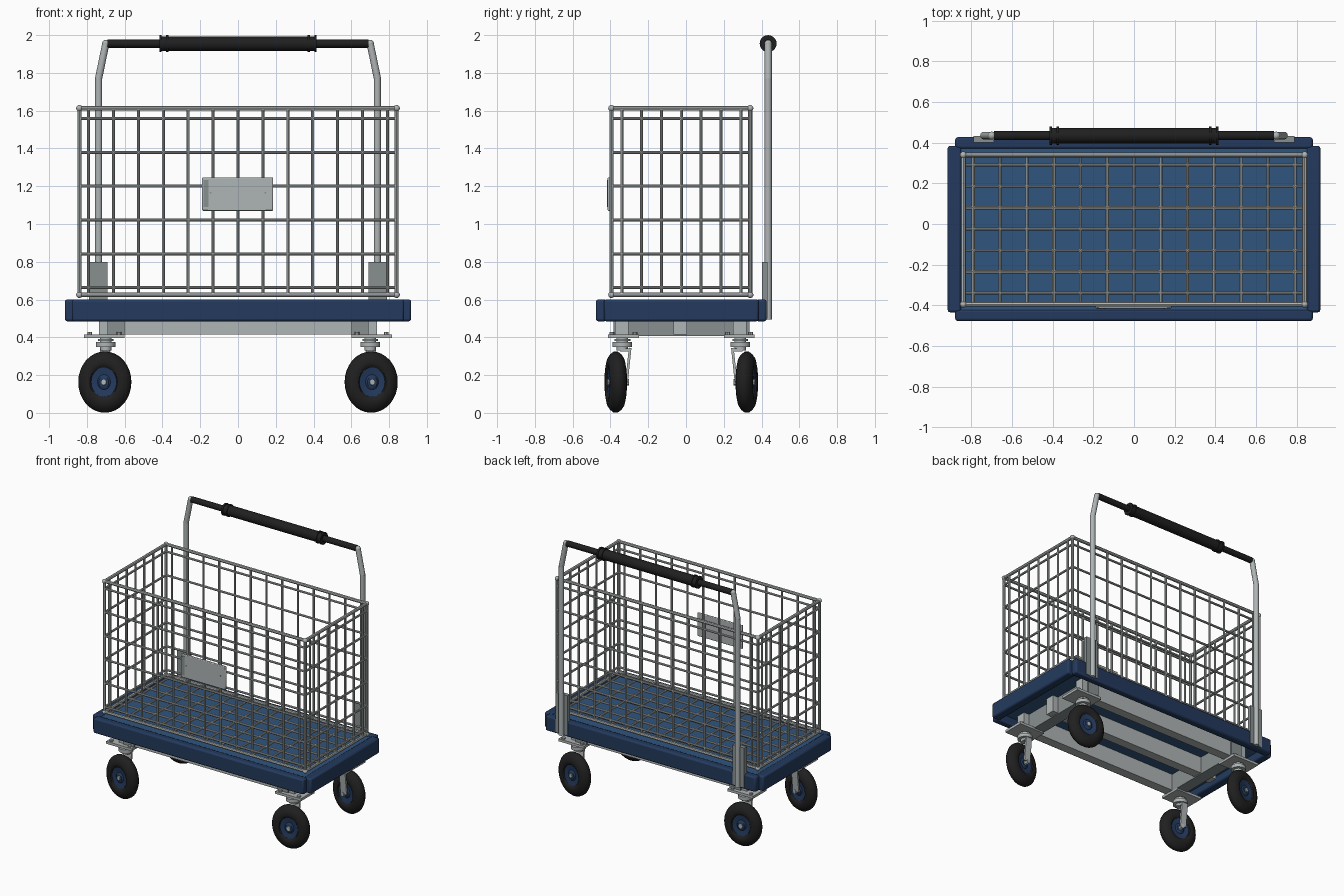
import bpy, bmesh, math
from mathutils import Vector, Matrix

if "Cube" in bpy.data.objects:
    bpy.data.objects.remove(bpy.data.objects["Cube"])

CY = -0.025  # middle of the deck in depth


def material(name, rgb):
    m = bpy.data.materials.new(name)
    m.use_nodes = True
    m.diffuse_color = (*rgb, 1)
    m.node_tree.nodes["Principled BSDF"].inputs["Base Color"].default_value = (*rgb, 1)
    return m


STEEL = material("light steel", (0.43, 0.46, 0.46))
GREY = material("dark steel", (0.25, 0.28, 0.28))
BLUE = material("deck blue", (0.03, 0.09, 0.21))
NAVY = material("bumper navy", (0.017, 0.042, 0.11))
BLACK = material("black rubber", (0.014, 0.014, 0.014))


def finish(name, bm, mat, smooth=True, bevel=0):
    bmesh.ops.recalc_face_normals(bm, faces=bm.faces)
    me = bpy.data.meshes.new(name)
    bm.to_mesh(me)
    bm.free()
    me.materials.append(mat)
    ob = bpy.data.objects.new(name, me)
    bpy.context.collection.objects.link(ob)
    if bevel:
        b = ob.modifiers.new("rounded edges", "BEVEL")
        b.width, b.segments = bevel, 2
    if smooth:
        bpy.ops.object.select_all(action="DESELECT")
        ob.select_set(True)
        bpy.context.view_layer.objects.active = ob
        bpy.ops.object.shade_smooth_by_angle(angle=math.radians(40))
    return ob


def box(bm, x, y, z):
    size = Matrix.Diagonal((x[1] - x[0], y[1] - y[0], z[1] - z[0], 1))
    mid = Matrix.Translation((sum(x) / 2, sum(y) / 2, sum(z) / 2))
    bmesh.ops.create_cube(bm, size=1, matrix=mid @ size)


def rod(bm, a, b, r, sides=8):
    a, b = Vector(a), Vector(b)
    turn = (b - a).to_track_quat("Z", "Y").to_matrix().to_4x4()
    bmesh.ops.create_cone(bm, cap_ends=True, segments=sides, radius1=r, radius2=r,
                          depth=(b - a).length, matrix=Matrix.Translation((a + b) / 2) @ turn)


def ball(bm, p, r):
    bmesh.ops.create_uvsphere(bm, u_segments=12, v_segments=8, radius=r,
                              matrix=Matrix.Translation(p))


def lathe(bm, profile, steps=32):
    """Spin (radius, depth) points about the y axis."""
    vs = [bm.verts.new((r, y, 0)) for r, y in profile]
    edges = [bm.edges.new(p) for p in zip(vs, vs[1:])]
    bmesh.ops.spin(bm, geom=vs + edges, cent=(0, 0, 0), axis=(0, 1, 0),
                   angle=math.tau, steps=steps)
    bmesh.ops.remove_doubles(bm, verts=bm.verts, dist=0.0001)


# Deck slab
bm = bmesh.new()
box(bm, (-0.87, 0.87), (-0.43, 0.39), (0.54, 0.594))
finish("deck", bm, BLUE, False)

# Bumper rails around the deck
bm = bmesh.new()
for s in (-1, 1):
    box(bm, (-0.88, 0.88), sorted((CY + s * 0.395, CY + s * 0.452)), (0.485, 0.6))
    box(bm, sorted((s * 0.85, s * 0.917)), (CY - 0.41, CY + 0.41), (0.485, 0.6))
finish("bumpers", bm, NAVY, bevel=0.012)

# Underframe
bm = bmesh.new()
for y in (-0.34, -0.03, 0.285):
    box(bm, (-0.735, 0.735), (y - 0.035, y + 0.035), (0.415, 0.545))
finish("long_beams", bm, STEEL, False)
bm = bmesh.new()
for s in (-1, 1):
    box(bm, sorted((s * 0.6, s * 0.69)), (CY - 0.36, CY + 0.36), (0.408, 0.545))
finish("cross_beams", bm, GREY, False)

# Basket: rims, rings, uprights and floor grid
X, Y0, Y1 = 0.84, CY - 0.37, CY + 0.365
CORNERS = [(-X, Y0), (X, Y0), (X, Y1), (-X, Y1)]


def ring(bm, z, r):
    for a, b in zip(CORNERS, CORNERS[1:] + CORNERS[:1]):
        rod(bm, (*a, z), (*b, z), r)


bm = bmesh.new()
for z in (0.625, 1.613):
    ring(bm, z, 0.012)
    for c in CORNERS:
        ball(bm, (*c, z), 0.017)
for c in CORNERS:
    rod(bm, (*c, 0.625), (*c, 1.613), 0.011)
finish("basket_frame", bm, STEEL)

LOW, HIGH, R = 0.63, 1.61, 0.008
bm = bmesh.new()
for i in range(6):
    ring(bm, 0.663 + i * 0.179, R)
for i in range(-6, 7):
    x = i * 0.1318
    for y in (Y0, Y1):
        rod(bm, (x, y, LOW), (x, y, HIGH), R)
    rod(bm, (x, Y0, LOW), (x, Y1, LOW), R)
for i in range(-3, 4):
    y = CY + i * 0.105
    for x in (-X, X):
        rod(bm, (x, y, LOW), (x, y, HIGH), R)
    rod(bm, (-X, y, LOW), (X, y, LOW), R)
finish("basket_wires", bm, STEEL)

# Plate on the basket front
bm = bmesh.new()
box(bm, (-0.19, 0.186), (-0.415, -0.4), (1.07, 1.247))
finish("front_plate", bm, STEEL, bevel=0.005)
bm = bmesh.new()
box(bm, (-0.182, -0.156), (-0.418, -0.412), (1.09, 1.232))
for x in (-0.145, 0.145):
    rod(bm, (x, -0.418, 1.165), (x, -0.41, 1.165), 0.005)
finish("plate_strip_and_rivets", bm, GREY, False)

# Push handle
HY, TOP = 0.435, 1.955
bm = bmesh.new()
for s in (-1, 1):
    low, bend, end = (s * 0.738, HY, 0.495), (s * 0.738, HY, 1.77), (s * 0.7, HY, TOP)
    rod(bm, low, bend, 0.019, 16)
    rod(bm, bend, end, 0.019, 16)
    ball(bm, bend, 0.019)
    ball(bm, end, 0.02)
finish("handle_posts", bm, STEEL)
bm = bmesh.new()
rod(bm, (-0.69, HY, TOP), (0.69, HY, TOP), 0.022, 16)
rod(bm, (-0.415, HY, TOP), (0.415, HY, TOP), 0.038, 20)
for s in (-1, 1):
    for x in (0.375, 0.41):
        rod(bm, (s * (x - 0.006), HY, TOP), (s * (x + 0.006), HY, TOP), 0.045, 20)
finish("handle_grip", bm, BLACK)
bm = bmesh.new()
for s in (-1, 1):
    box(bm, sorted((s * 0.69, s * 0.79)), (0.402, 0.432), (0.5, 0.8))
finish("post_brackets", bm, GREY, False)

# Casters
TIRE = [(0.075, 0.03), (0.085, 0.042), (0.105, 0.046), (0.13, 0.04), (0.15, 0.026), (0.162, 0.01)]
TIRE += [(r, -y) for r, y in reversed(TIRE)]
HUB = [(0, 0.036), (0.03, 0.036), (0.04, 0.028), (0.08, 0.034)]
HUB += [(r, -y) for r, y in reversed(HUB)]
for sx, side in ((-1, "right"), (1, "left")):
    for sy, end in ((-1, "front"), (1, "rear")):
        tag = end + "_" + side
        flip = Matrix.Translation((0, CY, 0)) @ Matrix.Diagonal((sx, sy, 1, 1))

        # Mounting plate, swivel and fork arm
        bm = bmesh.new()
        box(bm, (0.6, 0.815), (0.225, 0.387), (0.397, 0.416))
        for x in (0.63, 0.785):
            for y in (0.245, 0.367):
                rod(bm, (x, y, 0.41), (x, y, 0.427), 0.013)
        c = (0.7, 0.312)
        rod(bm, (*c, 0.33), (*c, 0.4), 0.03, 20)
        rod(bm, (*c, 0.348), (*c, 0.374), 0.052, 24)
        rod(bm, (*c, 0.38), (*c, 0.39), 0.042, 24)
        box(bm, (0.675, 0.73), (0.27, 0.325), (0.325, 0.342))
        arm = bmesh.ops.create_cube(bm, size=1)["verts"]
        bmesh.ops.transform(bm, verts=arm, matrix=Matrix.Translation((0.703, 0.28, 0.255))
                            @ Matrix.Rotation(math.radians(6), 4, "X")
                            @ Matrix.Diagonal((0.05, 0.014, 0.18, 1)))
        bm.transform(flip)
        finish(tag + "_caster_mount", bm, STEEL)

        # Wheel, toed slightly outward
        place = (flip @ Matrix.Translation((0.705, 0.347, 0.163))
                 @ Matrix.Rotation(math.radians(-9), 4, "Z") @ Matrix.Diagonal((0.87, 1, 1, 1)))
        for part, profile, mat in (("tire", TIRE, BLACK), ("hub", HUB, NAVY)):
            bm = bmesh.new()
            lathe(bm, profile)
            bm.transform(place)
            finish(tag + "_" + part, bm, mat)
        bm = bmesh.new()
        rod(bm, (0, -0.07, 0), (0, 0.044, 0), 0.017, 8)
        bm.transform(place)
        finish(tag + "_axle", bm, STEEL, False)
